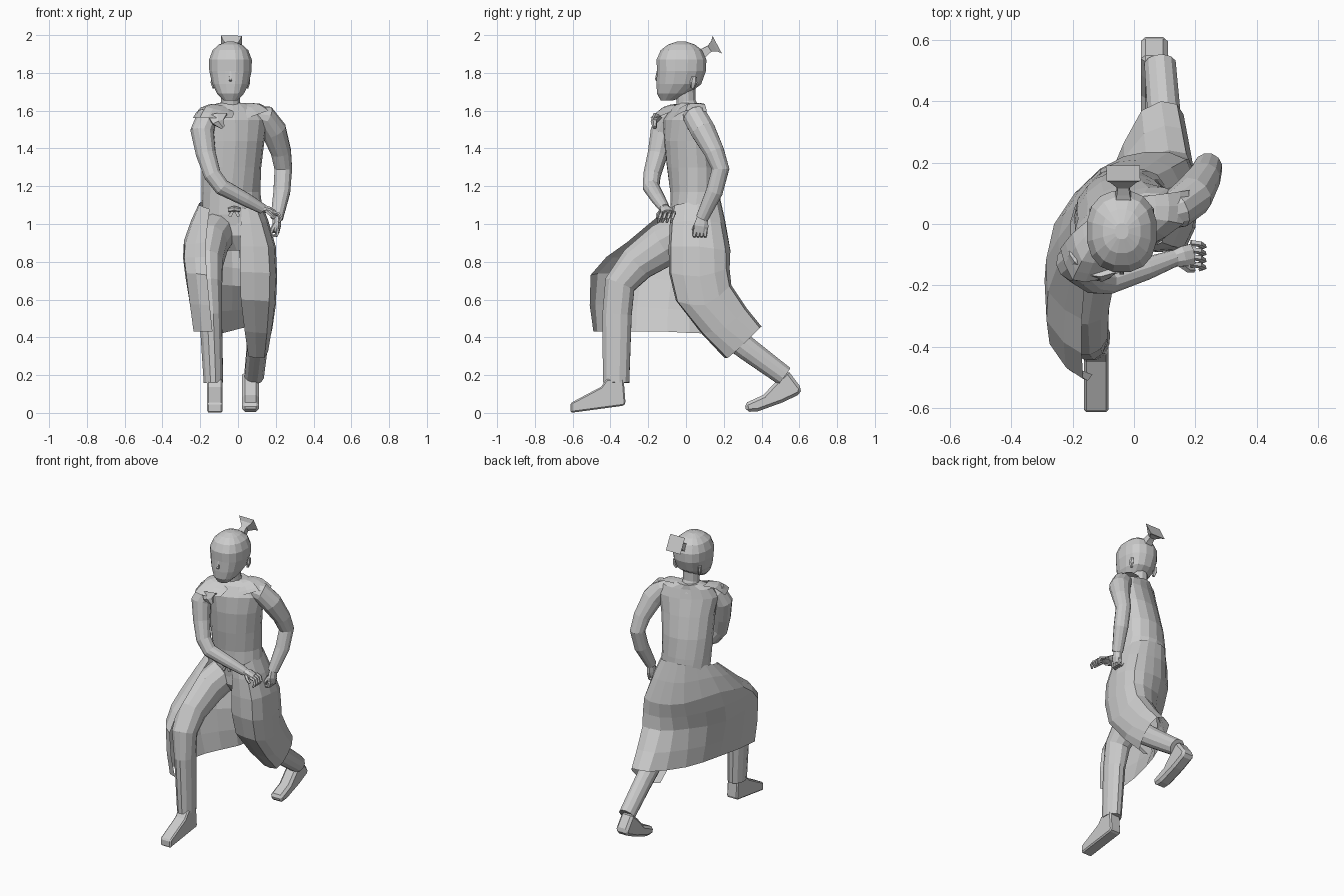
import bpy, bmesh
from math import sin, cos, pi, radians, copysign
from mathutils import Vector


def make(name, verts, faces):
    me = bpy.data.meshes.new(name)
    me.from_pydata([tuple(v) for v in verts], [], faces)
    bm = bmesh.new()
    bm.from_mesh(me)
    bmesh.ops.recalc_face_normals(bm, faces=bm.faces)
    bm.to_mesh(me)
    bm.free()
    ob = bpy.data.objects.new(name, me)
    bpy.context.collection.objects.link(ob)
    return ob


def loft(name, rings):
    """Skin closed rings of equal size and cap both ends."""
    n = len(rings[0])
    verts = [v for r in rings for v in r]
    faces = [(i * n + j, i * n + (j + 1) % n, (i + 1) * n + (j + 1) % n, (i + 1) * n + j)
             for i in range(len(rings) - 1) for j in range(n)]
    last = (len(rings) - 1) * n
    faces += [tuple(range(n)), tuple(range(last, last + n))]
    return make(name, verts, faces)


def tube(name, pts, sides=8):
    """Points are (x, y, z, sideways radius[, other radius])."""
    P = [Vector(p[:3]) for p in pts]
    u, rings = Vector((1, 0.01, 0)), []
    for i, p in enumerate(pts):
        a = (P[i] - P[i - 1]).normalized() if i else Vector()
        b = (P[i + 1] - P[i]).normalized() if i < len(P) - 1 else Vector()
        t = (a + b).normalized()
        if i == 0 and abs(t.x) > 0.8:
            u = Vector((0, 1, 0))
        u = (u - t * u.dot(t)).normalized()
        v = t.cross(u)
        rings.append([P[i] + u * p[3] * cos(k) + v * p[-1] * sin(k)
                      for k in [2 * pi * (j + 0.5) / sides for j in range(sides)]])
    return loft(name, rings)


def stack(name, levels, sides, power=1.0):
    """Horizontal ellipses: (z, cx, cy, rx, ry, yaw in degrees); power < 1 is boxier."""
    rings = []
    for z, cx, cy, rx, ry, yaw in levels:
        c, s = cos(radians(yaw)), sin(radians(yaw))
        ring = []
        for j in range(sides):
            k = 2 * pi * (j + 0.5) / sides
            x = rx * copysign(abs(cos(k)) ** power, cos(k))
            y = ry * copysign(abs(sin(k)) ** power, sin(k))
            ring.append(Vector((cx + x * c - y * s, cy + x * s + y * c, z)))
        rings.append(ring)
    return loft(name, rings)


def refine(row):
    """Insert a Catmull-Rom midpoint between neighbours."""
    out = []
    for i in range(len(row) - 1):
        p0, p3 = row[max(i - 1, 0)], row[min(i + 2, len(row) - 1)]
        out += [row[i], (row[i] + row[i + 1]) * 0.5625 - (p0 + p3) * 0.0625]
    return out + [row[-1]]


def sheet(name, cols):
    """Open cloth surface through a grid of points."""
    g = [refine([Vector(p) for p in c]) for c in cols]
    g = list(zip(*[refine(list(r)) for r in zip(*g)]))
    n, m = len(g), len(g[0])
    return make(name, [p for c in g for p in c],
                [(i * m + j, (i + 1) * m + j, (i + 1) * m + j + 1, i * m + j + 1)
                 for i in range(n - 1) for j in range(m - 1)])


def shoe(name, profile, x0, x1):
    """Side profile (y, z) extruded across x with bevelled edges."""
    ob = loft(name, [[Vector((x, y, z)) for y, z in profile] for x in (x0, x1)])
    bev = ob.modifiers.new("bevel", "BEVEL")
    bev.width, bev.segments = 0.016, 1
    return ob


# Head, nose, ears and neck
stack("head", [(1.655, -.04, -.10, .038, .035, 0), (1.69, -.04, -.07, .072, .085, 0),
               (1.74, -.04, -.038, .098, .12, 0), (1.81, -.04, -.024, .114, .132, 0),
               (1.87, -.04, -.024, .115, .134, 0), (1.92, -.04, -.024, .096, .112, 0),
               (1.95, -.04, -.024, .062, .072, 0), (1.965, -.04, -.024, .022, .026, 0)], 16, .85)
tube("nose", [(-.04, -.152, 1.81, .005), (-.04, -.157, 1.765, .011), (-.04, -.15, 1.757, .007)], 4)
for side in (-1, 1):
    x = -.04 + side * .088
    tube("ear", [(x, .035, 1.72, .008, .01), (x + side * .008, .04, 1.75, .01, .02),
                 (x + side * .008, .045, 1.78, .008, .014)], 6)
tube("neck", [(-.04, .02, 1.57, .068), (-.04, 0, 1.65, .052), (-.04, -.005, 1.73, .056)], 12)

# Topknot: band and flared tail
tube("topknot", [(-.035, .06, 1.885, .045), (-.035, .105, 1.915, .03), (-.035, .125, 1.928, .026),
                 (-.035, .15, 1.942, .06, .045), (-.035, .165, 1.95, .078, .075)], 4)

# Coat body, turned toward the figure's left
stack("coat_body", [(1.64, -.035, .02, .075, .06, 22), (1.61, -.025, .01, .16, .075, 22),
                    (1.55, -.02, .0, .195, .10, 24), (1.44, -.025, .01, .172, .118, 22),
                    (1.30, -.035, .03, .162, .128, 20), (1.17, -.038, .045, .158, .127, 15),
                    (1.05, -.028, .05, .162, .132, 8), (.93, -.01, .06, .165, .13, 0)], 16)

# Trouser seat
stack("trouser_seat", [(1.06, -.02, .03, .13, .105, 5), (.94, 0, .03, .15, .11, 0),
                       (.86, .02, .06, .10, .09, 0)], 12)

# Coat skirt: columns run from the left front opening round the back to the right knee
sheet("coat_skirt", [
    [(.02, -.075, 1.08), (.01, -.085, .88), (.015, -.045, .60), (.055, .20, .30)],
    [(.09, -.06, 1.10), (.16, -.08, .88), (.165, -.045, .59), (.14, .22, .29)],
    [(.12, .06, 1.12), (.20, .07, .88), (.20, .10, .57), (.165, .31, .37)],
    [(.075, .16, 1.13), (.17, .21, .86), (.17, .23, .67), (.14, .39, .45)],
    [(-.02, .18, 1.14), (.04, .235, .86), (.04, .22, .67), (.025, .37, .45)],
    [(-.11, .165, 1.14), (-.11, .18, .88), (-.10, .11, .68), (-.09, .13, .42)],
    [(-.19, .06, 1.12), (-.26, .0, .93), (-.25, -.08, .70), (-.18, -.10, .43)],
    [(-.205, -.04, 1.10), (-.28, -.22, .89), (-.275, -.39, .74), (-.235, -.41, .43)],
    [(-.15, -.10, 1.08), (-.17, -.31, .905), (-.165, -.505, .73), (-.135, -.49, .43)]])

# Belt knot with hanging ends
tube("belt_knot", [(-.05, -.09, 1.075, .012), (-.02, -.10, 1.08, .016), (.01, -.09, 1.075, .012)], 6)
for x in (-.045, .005):
    tube("belt_end", [(-.02, -.095, 1.08, .007), (x, -.095, 1.04, .013, .006)], 4)

# Trouser legs, the front thigh filling the coat panel
tube("front_leg", [(-.095, .04, .98, .10, .11), (-.15, -.11, .895, .10, .12),
                   (-.168, -.26, .79, .09, .10), (-.16, -.35, .68, .078, .085),
                   (-.145, -.365, .52, .062, .08), (-.13, -.37, .16, .053, .072)], 12)
tube("rear_leg", [(.08, .05, .97, .09, .10), (.10, .06, .72, .082, .10),
                  (.108, .105, .55, .068, .08), (.105, .215, .425, .06, .07),
                  (.10, .33, .335, .056, .064), (.085, .52, .195, .053, .055)], 12)

# Shoes: front one flat, rear one lifted at the heel
shoe("front_shoe", [(-.612, 0), (-.612, .052), (-.45, .138), (-.42, .18), (-.33, .18),
                    (-.32, .05), (-.33, .038)], -.163, -.083)
shoe("rear_shoe", [(.32, .005), (.31, .05), (.41, .095), (.475, .165), (.54, .225),
                   (.612, .13), (.605, .10), (.51, .055), (.38, .008)], .022, .11)

# Arms: the left bends back, the right crosses the body
tube("left_arm", [(.08, .03, 1.575, .05), (.14, .05, 1.565, .066), (.19, .09, 1.495, .068),
                  (.228, .15, 1.38, .055), (.24, .183, 1.29, .048), (.232, .15, 1.17, .046),
                  (.205, .085, 1.03, .034)], 12)
tube("right_arm", [(-.12, -.06, 1.575, .04), (-.165, -.10, 1.56, .06), (-.19, -.125, 1.49, .064),
                   (-.17, -.15, 1.37, .054), (-.135, -.18, 1.26, .047), (-.085, -.185, 1.195, .045),
                   (.04, -.145, 1.13, .037), (.13, -.112, 1.08, .028)], 12)

# Left hand, lightly closed
tube("left_palm", [(.205, .088, 1.04, .022, .03), (.205, .08, .99, .024, .042),
                   (.20, .075, .955, .02, .036)], 8)
for k in range(4):
    y = .105 - k * .019
    tube("left_finger", [(.21, y, .975, .011), (.205, y - .004, .94, .011),
                         (.18, y - .004, .935, .009), (.168, y, .955, .008)], 5)
tube("left_thumb", [(.195, .055, 1.0, .012), (.18, .042, .97, .011), (.172, .045, .94, .008)], 5)

# Right hand, fingers curled down
tube("right_palm", [(.12, -.115, 1.085, .026, .022), (.16, -.105, 1.075, .036, .02),
                    (.19, -.098, 1.06, .036, .016)], 8)
for k in range(4):
    y = -.13 + k * .023
    tube("right_finger", [(.185, y, 1.06, .011), (.215, y - .004, 1.052, .010),
                          (.228, y - .012, 1.03, .009), (.215, y - .018, 1.008, .007)], 5)
tube("right_thumb", [(.15, -.13, 1.07, .012), (.175, -.148, 1.05, .011),
                     (.195, -.15, 1.03, .008)], 5)

# Open collar flap and crumpled fold on the right shoulder, plain yoke on the left
sheet("right_collar", [
    [(-.14, .02, 1.635), (-.20, -.03, 1.615), (-.24, -.08, 1.56)],
    [(-.13, -.06, 1.635), (-.17, -.12, 1.62), (-.20, -.182, 1.565)],
    [(-.07, -.06, 1.625), (-.09, -.12, 1.60), (-.11, -.18, 1.56)],
    [(-.04, -.05, 1.61), (-.02, -.09, 1.59), (-.03, -.15, 1.565)]])
sheet("left_yoke", [
    [(.0, -.03, 1.615), (.03, -.05, 1.60), (.05, -.07, 1.56)],
    [(.04, .02, 1.64), (.11, .01, 1.635), (.16, .0, 1.60)],
    [(.03, .09, 1.635), (.11, .10, 1.635), (.18, .11, 1.595)]])
tube("collar_fold", [(-.11, -.15, 1.575, .06, .025), (-.105, -.17, 1.54, .035, .018),
                     (-.08, -.165, 1.51, .012)], 6)
